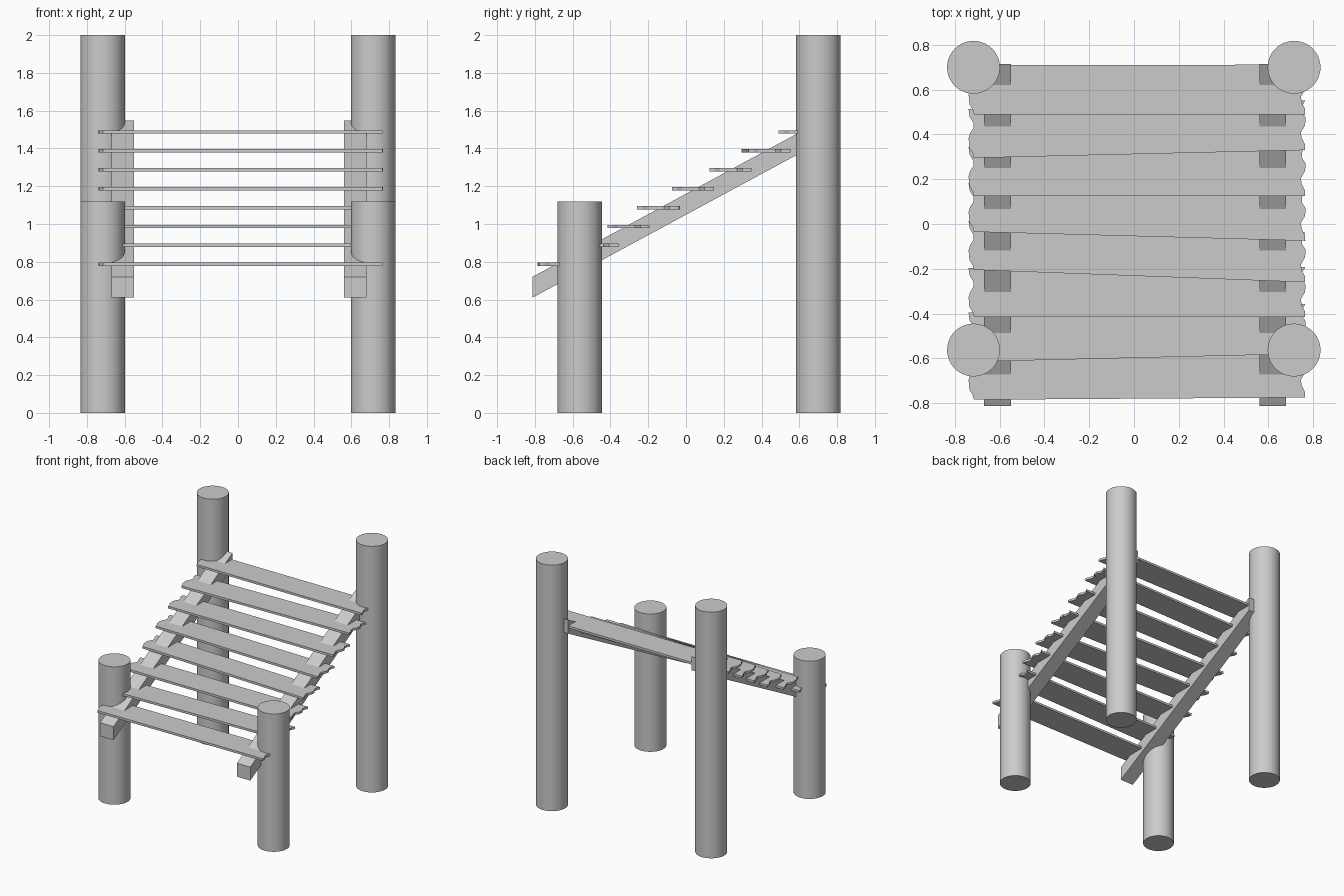
import bpy, bmesh, math

if "Cube" in bpy.data.objects:
    bpy.data.objects.remove(bpy.data.objects["Cube"])


def prism(name, outline, offset):
    """Extrude a planar outline by an offset vector."""
    bm = bmesh.new()
    face = bm.faces.new([bm.verts.new(p) for p in outline])
    ext = bmesh.ops.extrude_face_region(bm, geom=[face])
    moved = [g for g in ext["geom"] if isinstance(g, bmesh.types.BMVert)]
    bmesh.ops.translate(bm, verts=moved, vec=offset)
    bmesh.ops.recalc_face_normals(bm, faces=bm.faces[:])
    mesh = bpy.data.meshes.new(name)
    bm.to_mesh(mesh)
    bm.free()
    obj = bpy.data.objects.new(name, mesh)
    bpy.context.collection.objects.link(obj)
    return obj


# Round posts: short pair in front, tall pair behind
for label, y, height in (("front", -0.563, 1.12), ("back", 0.70, 2.0)):
    for side, x in (("left", -0.717), ("right", 0.715)):
        bpy.ops.mesh.primitive_cylinder_add(vertices=48, radius=0.118, depth=height,
                                            location=(x, y, height / 2))
        bpy.context.object.name = f"{label}_post_{side}"
        bpy.ops.object.shade_smooth_by_angle(angle=math.radians(35))

# Sloping rails with plumb-cut ends
for side, x in (("left", -0.67), ("right", 0.56)):
    profile = [(-0.813, 0.61), (0.715, 1.435), (0.715, 1.547), (-0.813, 0.72)]
    prism(f"rail_{side}", [(x, y, z) for y, z in profile], (0.12, 0, 0))

# Rough plank ends: (fraction of width, x)
left_end = [(0, -0.715), (0.1, -0.721), (0.2, -0.735), (0.4, -0.739), (0.5, -0.733),
            (0.62, -0.716), (0.72, -0.718), (0.85, -0.735), (1, -0.739)]
right_end = [(0, 0.765), (0.12, 0.763), (0.25, 0.748), (0.36, 0.746), (0.5, 0.764),
             (0.65, 0.767), (0.78, 0.749), (0.9, 0.752), (1, 0.765)]

# Horizontal planks, each slightly askew: (front edge y at left, at right)
edges = [(-0.785, -0.775), (-0.615, -0.58), (-0.415, -0.415), (-0.205, -0.26),
         (-0.035, -0.075), (0.125, 0.125), (0.295, 0.33), (0.49, 0.49)]
for i, (yl, yr) in enumerate(edges):
    z = 0.778 + 0.1 * i
    outline = [(x, yr + 0.222 * t, z) for t, x in right_end]
    outline += [(x, yl + 0.219 * t, z) for t, x in reversed(left_end)]
    prism(f"plank_{i + 1}", outline, (0, 0, 0.018))
